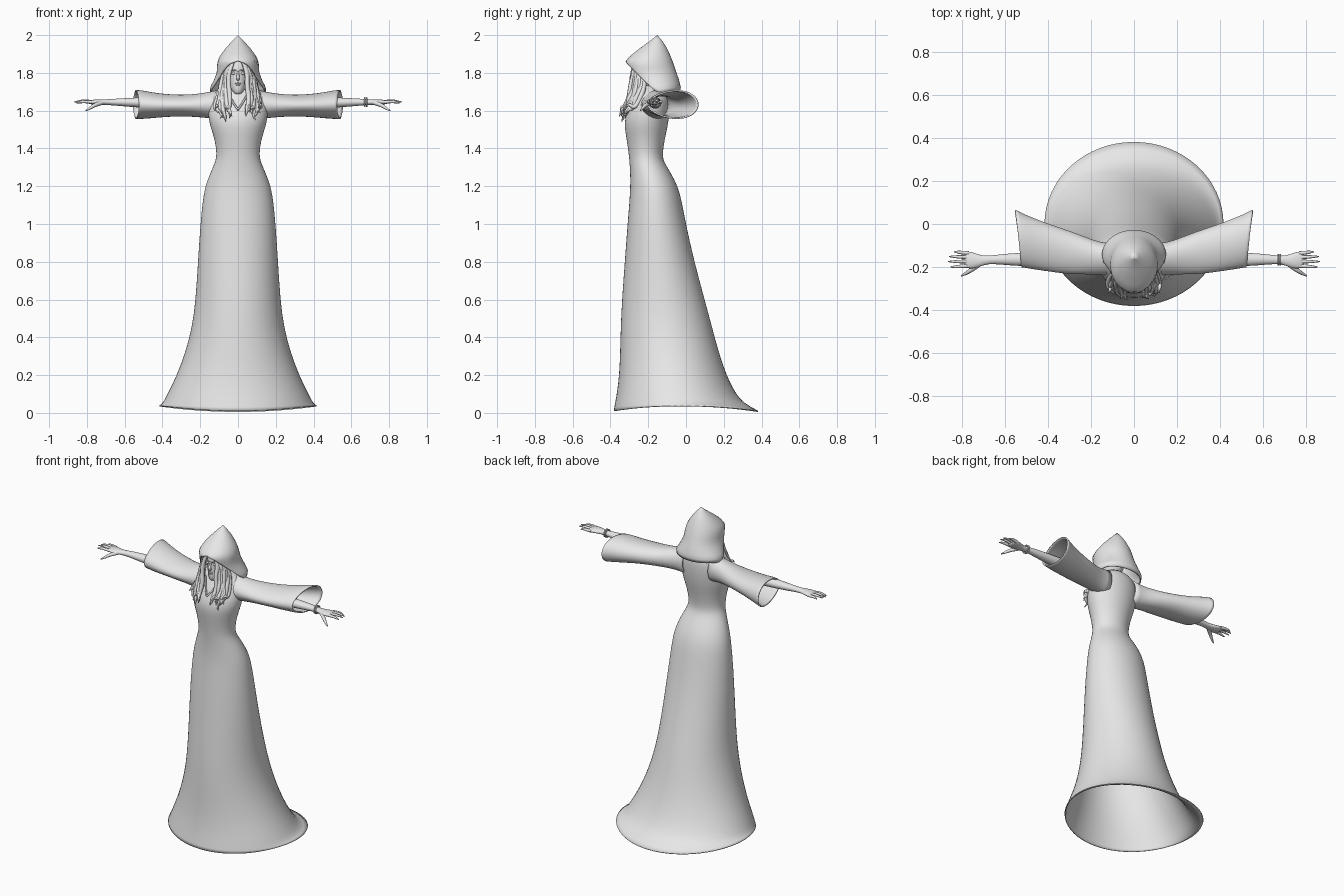
import bpy, bmesh, math, random
from mathutils import Vector

if "Cube" in bpy.data.objects:
    bpy.data.objects.remove(bpy.data.objects["Cube"])

random.seed(4)
grey = bpy.data.materials.new("soft grey")
grey.diffuse_color = (0.8, 0.8, 0.8, 1)
grey.use_nodes = True
grey.node_tree.nodes["Principled BSDF"].inputs["Base Color"].default_value = grey.diffuse_color


def finish(name, mesh, mirror=False, subsurf=0, thick=0):
    mesh.materials.clear()
    mesh.materials.append(grey)
    mesh.shade_smooth()
    ob = bpy.data.objects.new(name, mesh)
    bpy.context.collection.objects.link(ob)
    if mirror:
        m = ob.modifiers.new("mirror", 'MIRROR')
        m.use_mirror_merge = False
    if subsurf:
        m = ob.modifiers.new("subsurf", 'SUBSURF')
        m.levels = m.render_levels = subsurf
    if thick:
        m = ob.modifiers.new("solidify", 'SOLIDIFY')
        m.thickness = thick
        m.offset = -1
    return ob


def loft(name, rings, caps=(False, False), closed=True, **kw):
    """Skin a list of equal-length point rings."""
    bm = bmesh.new()
    vs = [[bm.verts.new(p) for p in r] for r in rings]
    n = len(vs[0])
    for a, b in zip(vs, vs[1:]):
        for i in range(n if closed else n - 1):
            j = (i + 1) % n
            bm.faces.new((a[i], a[j], b[j], b[i]))
    for cap, r in zip(caps, (vs[0], vs[-1])):
        if cap:
            bm.faces.new(r)
    bmesh.ops.remove_doubles(bm, verts=bm.verts, dist=1e-5)
    bmesh.ops.recalc_face_normals(bm, faces=bm.faces)
    mesh = bpy.data.meshes.new(name)
    bm.to_mesh(mesh)
    bm.free()
    return finish(name, mesh, **kw)


def angles(n):
    return [2 * math.pi * i / n for i in range(n)]


def zring(z, hw, yf, yb, n=32, lift=0):
    yc, h = (yf + yb) / 2, (yb - yf) / 2
    return [(hw * math.sin(a), yc + h * math.cos(a), z + lift * math.sin(a) ** 2)
            for a in angles(n)]


def table(rows, key):
    """Linear lookup of a row by its first value (ascending)."""
    key = min(max(key, rows[0][0]), rows[-1][0])
    for a, b in zip(rows, rows[1:]):
        if key <= b[0]:
            t = (key - a[0]) / (b[0] - a[0])
            return [p + (q - p) * t for p, q in zip(a[1:], b[1:])]


def strands(name, paths, radius, res=2):
    """Tapered tubes; each path is a list of (x, y, z, taper)."""
    cu = bpy.data.curves.new(name, 'CURVE')
    cu.dimensions = '3D'
    cu.bevel_depth, cu.bevel_resolution, cu.resolution_u = radius, res, 5
    cu.use_fill_caps = True
    for path in paths:
        sp = cu.splines.new('NURBS')
        sp.points.add(len(path) - 1)
        sp.order_u, sp.use_endpoint_u = 3, True
        for p, (x, y, z, r) in zip(sp.points, path):
            p.co, p.radius = (x, y, z, 1), r
    tmp = bpy.data.objects.new(name + "_path", cu)
    bpy.context.collection.objects.link(tmp)
    dg = bpy.context.evaluated_depsgraph_get()
    mesh = bpy.data.meshes.new_from_object(tmp.evaluated_get(dg))
    bpy.data.objects.remove(tmp)
    return finish(name, mesh)


def ball(name, centre, size, mirror=False):
    bm = bmesh.new()
    bmesh.ops.create_uvsphere(bm, u_segments=16, v_segments=10, radius=1)
    for v in bm.verts:
        v.co = Vector(centre) + Vector(c * s for c, s in zip(v.co, size))
    mesh = bpy.data.meshes.new(name)
    bm.to_mesh(mesh)
    bm.free()
    return finish(name, mesh, mirror=mirror)


# gown: z, half width, front y, back y
gown = [(.05, .40, -.378, .31), (.10, .375, -.368, .265), (.2, .325, -.355, .215),
        (.32, .28, -.35, .175), (.45, .245, -.347, .14), (.6, .225, -.34, .10),
        (.8, .213, -.325, .045), (1.0, .20, -.31, .0), (1.12, .188, -.30, -.022),
        (1.2, .175, -.295, -.042), (1.28, .143, -.296, -.085), (1.33, .12, -.30, -.118),
        (1.37, .112, -.303, -.125), (1.45, .124, -.315, -.112), (1.51, .145, -.325, -.098),
        (1.56, .157, -.325, -.09), (1.62, .16, -.30, -.085), (1.68, .145, -.268, -.085),
        (1.715, .10, -.245, -.10), (1.735, .06, -.235, -.13)]
hem = zring(.01, .42, -.385, .385, lift=.03)
loft("gown", [hem] + [zring(*r) for r in gown], subsurf=1, thick=.006)

# wide sleeves: x, front y, back y, bottom z, top z
sleeve = [(.09, -.24, -.09, 1.55, 1.715), (.16, -.237, -.085, 1.558, 1.70),
          (.22, -.235, -.062, 1.565, 1.69), (.30, -.235, -.03, 1.568, 1.685),
          (.38, -.225, -.002, 1.565, 1.69), (.45, -.215, .028, 1.557, 1.70),
          (.50, -.207, .052, 1.553, 1.712), (.525, -.203, .068, 1.553, 1.712)]
rings = []
for x, yf, yb, z0, z1 in sleeve:
    ring = []
    for a in angles(24):
        y = (yf + yb) / 2 + (yb - yf) / 2 * math.cos(a)
        z = (z0 + z1) / 2 + (z1 - z0) / 2 * math.sin(a) * (1 + .15 * math.cos(a)) / 1.04
        ring.append((x + .1 * max(0, x - .25) * (y + .2) / .27, y, z))
    rings.append(ring)
loft("sleeves", rings, mirror=True, subsurf=1, thick=.008)

# forearm and palm: x, y, z, half depth, half height
arm = [(.30, -.16, 1.64, .035, .035), (.45, -.165, 1.643, .034, .031),
       (.53, -.165, 1.643, .032, .027), (.62, -.165, 1.645, .025, .021),
       (.68, -.167, 1.645, .018, .016), (.72, -.172, 1.645, .028, .015),
       (.755, -.170, 1.645, .041, .015), (.785, -.166, 1.645, .039, .011),
       (.795, -.165, 1.645, .03, .006)]
loft("arms", [[(x, y + hy * math.cos(a), z + hz * math.sin(a)) for a in angles(14)]
              for x, y, z, hy, hz in arm], caps=(True, True), mirror=True, subsurf=1)

# fingers and thumbs
paths = []
for s in (-1, 1):
    for y0, y1, tip, z in ((-.136, -.13, .838, 1.645), (-.155, -.152, .862, 1.65),
                           (-.175, -.175, .867, 1.65), (-.195, -.2, .855, 1.645)):
        paths.append([(s * .77, y0, 1.645, 1.1), (s * .81, (y0 + y1) / 2, z + .004, 1),
                      (s * .84 if tip > .85 else s * .825, y1, z, .7), (s * tip, y1, z - .004, .3)])
    paths.append([(s * .72, -.185, 1.643, 1.5), (s * .755, -.212, 1.632, 1.3),
                  (s * .785, -.232, 1.612, .9), (s * .805, -.242, 1.6, .4)])
strands("fingers", paths, .0085)

# bracelet on one wrist
for i, x in enumerate((.672, .682)):
    bead = [[(x + .004 * math.cos(b), -.167 + (.024 + .004 * math.sin(b)) * math.cos(a),
              1.645 + (.023 + .004 * math.sin(b)) * math.sin(a)) for b in angles(6)]
            for a in angles(20)]
    loft(f"bracelet_{i + 1}", bead + bead[:1])

# hood: z, half width, front y, back y
hood = [(1.69, .147, -.25, -.035), (1.72, .15, -.26, -.027), (1.76, .128, -.285, -.036),
        (1.80, .113, -.31, -.05), (1.86, .109, -.322, -.07), (1.89, .095, -.295, -.082),
        (1.93, .066, -.245, -.10), (1.97, .03, -.19, -.125), (2.0, 0, -.152, -.152)]
rim = [(0, 1.70), (60, 1.70), (90, 1.69), (110, 1.72), (130, 1.80), (155, 1.845), (180, 1.866)]
rings = []
for k in range(15):
    ring = []
    for a in angles(40):
        low = table(rim, math.degrees(min(a, 2 * math.pi - a)))[0]
        z = low + (2.0 - low) * k / 14
        hw, yf, yb = table(hood, z)
        ring.append((hw * math.sin(a), (yf + yb) / 2 + (yb - yf) / 2 * math.cos(a), z))
    rings.append(ring)
loft("hood", rings, thick=.008)

# head and neck
head = [(1.685, .014, -.268, -.235), (1.70, .03, -.278, -.20), (1.73, .047, -.28, -.15),
        (1.77, .057, -.277, -.11), (1.82, .064, -.28, -.10), (1.87, .056, -.262, -.11),
        (1.90, .03, -.23, -.14)]
loft("head", [zring(*r, n=20) for r in head], caps=(True, True), subsurf=1)
neck = [(1.60, .055, -.25, -.14), (1.67, .037, -.235, -.15), (1.74, .036, -.235, -.15)]
loft("neck", [zring(*r, n=16) for r in neck])

# face details
strands("nose", [[(0, -.274, 1.81, .6), (0, -.283, 1.79, .8), (0, -.293, 1.772, 1.3),
                  (0, -.279, 1.764, .9)]], .008)
ball("upper_lip", (0, -.279, 1.744), (.016, .006, .004))
ball("lower_lip", (0, -.279, 1.737), (.013, .006, .005))
ball("eyes", (.024, -.268, 1.797), (.013, .007, .007), mirror=True)
strands("brows", [[(s * .01, -.279, 1.812, .6), (s * .025, -.277, 1.818, 1),
                   (s * .045, -.262, 1.81, .4)] for s in (-1, 1)], .005)

# long wavy locks framing the face
paths = []
for s in (-1, 1):
    for i in range(11):
        t = i / 10
        j = lambda k: random.uniform(-k, k)
        end = 1.535 + .05 * abs(t - .35) + random.uniform(0, .07)
        paths.append([
            (s * (.025 + .035 * t), -.275 + .03 * t, 1.855, .7),
            (s * (.05 + .03 * t), -.28 + .05 * t + j(.006), 1.80, 1.1),
            (s * (.052 + .045 * t + j(.008)), -.283 + .055 * t + j(.012), 1.735, 1.2),
            (s * (.05 + .06 * t + j(.01)), -.30 + .05 * t + j(.012), 1.67, 1.3),
            (s * (.04 + .082 * t + j(.01)), -.328 + .045 * t + j(.012), 1.61, 1.1),
            (s * (.035 + .08 * t + j(.012)), -.34 + .035 * t + j(.01), end + .025, .7),
            (s * (.03 + .08 * t + j(.018)), -.348 + .03 * t + j(.01), end, .15)])
strands("hair_locks", paths, .0105)

# neckline trim
strands("neckline", [[(s * .055, -.25, 1.70, 1), (s * .035, -.285, 1.655, 1),
                      (0, -.316, 1.605, 1)] for s in (-1, 1)], .005)
